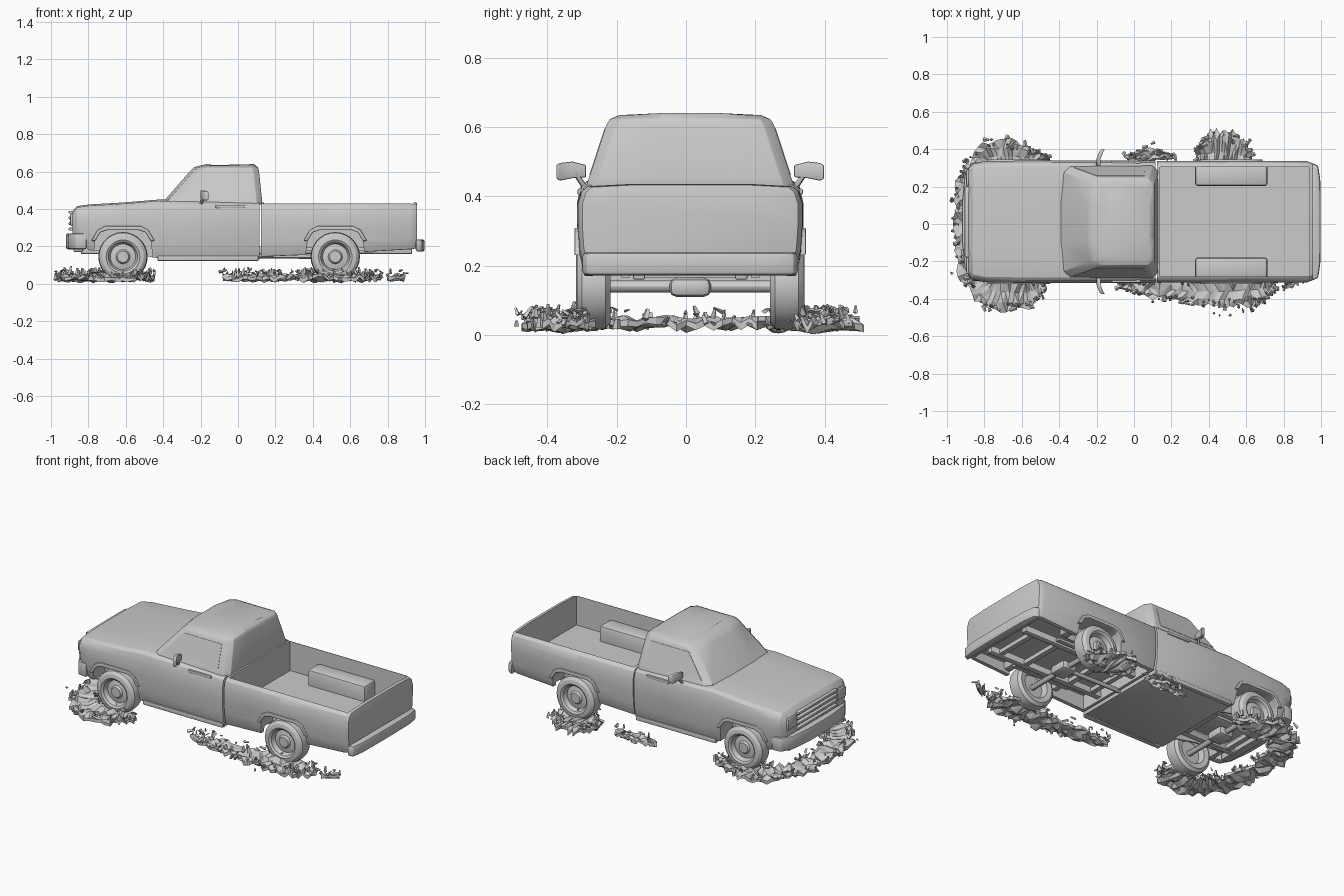
import bpy, bmesh, math, random
from mathutils import Vector, Matrix

if "Cube" in bpy.data.objects:
    bpy.data.objects.remove(bpy.data.objects["Cube"])

random.seed(7)
YC = 0.012          # body centre line
smooth = []


def make(name, bm, bevel=0.0, is_smooth=True):
    bmesh.ops.recalc_face_normals(bm, faces=bm.faces[:])
    me = bpy.data.meshes.new(name)
    bm.to_mesh(me)
    bm.free()
    ob = bpy.data.objects.new(name, me)
    bpy.context.collection.objects.link(ob)
    if bevel:
        m = ob.modifiers.new("bevel", 'BEVEL')
        m.width, m.segments, m.angle_limit = bevel, 2, math.radians(35)
        bake(ob)
    if is_smooth:
        smooth.append(ob)
    return ob


def bake(ob):
    bpy.context.view_layer.update()
    dg = bpy.context.evaluated_depsgraph_get()
    me = bpy.data.meshes.new_from_object(ob.evaluated_get(dg))
    ob.modifiers.clear()
    ob.data = me


def cut(ob, *cutters):
    for c in cutters:
        m = ob.modifiers.new("cut", 'BOOLEAN')
        m.object, m.operation, m.solver = c, 'DIFFERENCE', 'EXACT'
        c.hide_render = True
        bake(ob)


def loft(name, rings, bevel=0.0):
    bm = bmesh.new()
    vs = [[bm.verts.new(p) for p in r] for r in rings]
    n = len(vs[0])
    for a, b in zip(vs, vs[1:]):
        for i in range(n):
            bm.faces.new((a[i], a[(i + 1) % n], b[(i + 1) % n], b[i]))
    bm.faces.new(vs[0])
    bm.faces.new(vs[-1])
    return make(name, bm, bevel)


def box(name, x, y, z, bevel=0.0):
    return prism(name, [(x[0], z[0]), (x[1], z[0]), (x[1], z[1]), (x[0], z[1])], y[0], y[1], 'Y', bevel)


def prism(name, pts, a, b, axis, bevel=0.0):
    f = (lambda p, t: (p[0], t + YC, p[1])) if axis == 'Y' else (lambda p, t: (p[0], p[1] + YC, t))
    return loft(name, [[f(p, a) for p in pts], [f(p, b) for p in pts]], bevel)


def tube(name, p, q, r):
    p, q = Vector(p), Vector(q)
    bm = bmesh.new()
    mat = Matrix.Translation((p + q) / 2) @ (q - p).to_track_quat('Z', 'Y').to_matrix().to_4x4()
    bmesh.ops.create_cone(bm, cap_ends=True, segments=12, radius1=r, radius2=r, depth=(q - p).length, matrix=mat)
    return make(name, bm)


def section(x, w, zb, zt):
    half = [(.94 * w, zb), (.985 * w, zb + .25 * (zt - zb)), (w, zb + .55 * (zt - zb)),
            (w, zb + .78 * (zt - zb)), (.965 * w, zt - .018), (.91 * w, zt - .003), (.5 * w, zt + .004)]
    return [(x, YC + y, z) for y, z in half] + [(x, YC - y, z) for y, z in reversed(half)]


def arch(cx, g):
    half = [(.165 + g, .10), (.148 + g, .23), (.12 + .7 * g, .275 + .6 * g), (.085 + .5 * g, .287 + g)]
    return [(cx - x, z) for x, z in half] + [(cx + x, z) for x, z in reversed(half)]


AXLES = {"front": -.615, "rear": .52}

# Lower cab, doors, hood and front fenders
cab = loft("cab_body", [section(*s) for s in (
    (-.885, .285, .26, .385), (-.86, .31, .24, .412), (-.80, .323, .18, .42), (-.6, .327, .17, .432),
    (-.42, .327, .135, .447), (-.36, .327, .128, .445), (.115, .327, .13, .435))], .004)
cut(cab, box("engine_bay_cutter", (-.84, -.44), (-.19, .19), (.05, .27)),
    prism("front_arch_near_cutter", arch(AXLES["front"], 0), -.5, -.20, 'Y'),
    prism("front_arch_far_cutter", arch(AXLES["front"], 0), .20, .5, 'Y'))

# Cargo bed: hollowed above and below the floor
bed = loft("cargo_bed", [section(*s) for s in (
    (.122, .325, .145, .432), (.5, .326, .16, .432), (.925, .324, .185, .432), (.957, .312, .19, .43))], .004)
cut(bed, box("bed_inside_cutter", (.14, .937), (-.292, .292), (.25, .6)),
    box("bed_underside_cutter", (.14, .93), (-.28, .28), (.05, .235)),
    prism("rear_arch_cutter", arch(AXLES["rear"], 0), -.5, .5, 'Y'))
box("bed_floor", (.13, .945), (-.21, .21), (.236, .251))
for s, side in ((-1, "near"), (1, "far")):
    hump = box("wheel_hump_" + side, (.325, .715), sorted((s * .19, s * .305)), (.19, .345), .018)
    cut(hump, prism("hump_cutter_" + side, arch(AXLES["rear"], 0), *sorted((s * .205, s * .32)), 'Y'))

# Cab upper with windshield slope and rounded, crowned roof
def cab_ring(x0, x1, h, z, c, bow=0.0, crown=0.0):
    half = [(x1 - c, h, 0), (x0 + c * 1.6, h, 0), (x0 + .3 * c, h - c, 0), (x0 - bow, h * .4, crown)]
    pts = [(x1, h * .4, crown), (x1, h - c, 0)] + half
    return ([(x, YC + y, z + dz) for x, y, dz in pts] + [(x, YC - y, z + dz) for x, y, dz in reversed(pts)])


loft("cab_upper", [cab_ring(-.40, .13, .302, .425, .03, .01), cab_ring(-.375, .128, .291, .455, .03, .01),
                   cab_ring(-.245, .112, .242, .605, .03, .01), cab_ring(-.225, .105, .232, .622, .03, .008, .003),
                   cab_ring(-.17, .085, .205, .634, .03, 0, .006)], .003)

# Side details
for s, side in ((-1, "near"), (1, "far")):
    def on_side(x, z, off):
        t = (z - .455) / .15
        return (x, YC + s * (.291 - .049 * t + off), z)
    win = [(-.32, .462), (.06, .462), (.055, .595), (-.20, .595)]
    loft("side_window_" + side, [[on_side(x, z, -.01) for x, z in win], [on_side(x, z, .002) for x, z in win]])
    # Swept mirror on a short arm
    loft("mirror_" + side, [[(x, YC + s * y, z0), (x + .022, YC + s * y, z0), (x + .022, YC + s * y, z1),
         (x, YC + s * y, z1)] for x, y, z0, z1 in ((-.20, .30, .455, .49), (-.20, .34, .452, .50),
                                                   (-.185, .375, .445, .496), (-.178, .386, .45, .49))], .004)
    tube("mirror_arm_" + side, (-.20, YC + s * .30, .42), (-.185, YC + s * .33, .465), .008)
    box("door_handle_" + side, (-.12, .035), sorted((s * .31, s * .325)), (.405, .422), .004)
    box("sill_" + side, (-.43, .11), sorted((s * .29, s * .318)), (.122, .15), .006)
    # Fender flares and wheels
    for key, cx in AXLES.items():
        lo, hi = sorted((s * .295, s * .334))
        trim = arch(cx, .022)[1:-1] + arch(cx, 0)[1:-1][::-1]
        prism(f"{key}_flare_{side}", [(x, max(z, .19)) for x, z in trim], lo, hi, 'Y', .005)
        prof = [(.004, .034), (.03, .034), (.038, .022), (.068, .016), (.078, .042), (.09, .05), (.112, .046),
                (.128, .032), (.132, 0), (.128, -.036), (.11, -.05), (.08, -.045), (.07, -.01), (.004, -.01)]
        loft(f"{key}_wheel_{side}", [[(cx + r * math.cos(a), YC + s * (.28 + y), .145 + r * math.sin(a))
             for a in (i * math.tau / 28 for i in range(28))] for r, y in prof])
    # Chassis rail, springs and lamps
    box("frame_rail_" + side, (-.84, .93), sorted((s * .13, s * .165)), (.16, .20), .004)
    box("leaf_spring_" + side, (.33, .72), sorted((s * .175, s * .2)), (.165, .18))
    box("headlamp_" + side, (-.897, -.86), sorted((s * .19, s * .28)), (.31, .375), .008)

# Grille bars and bumpers
for i in range(4):
    z = .285 + i * .03
    box(f"grille_bar_{i}", (-.905, -.86), (-.19, .19), (z, z + .015), .004)
plan = [(-.81, .32), (-.87, .314), (-.905, .25), (-.92, .1)]
inner = [(-.81, .28), (-.85, .27), (-.865, .1)]
mirrored = lambda p: [(x, -y) for x, y in reversed(p)]
prism("front_bumper", plan + mirrored(plan) + [(x, -y) for x, y in inner] + inner[::-1], .185, .27, 'Z', .01)
prism("front_valance", [(-.88, .25), (-.88, -.25), (-.83, -.25), (-.83, .25)], .17, .29, 'Z', .006)
rear = [(.95, .315), (.985, .30), (.996, .22), (.998, .05)]
prism("rear_bumper", rear + mirrored(rear), .172, .238, 'Z', .012)

# Axles, driveline, cross-members and engine underside
for key, cx in AXLES.items():
    tube(key + "_axle", (cx, YC - .27, .14), (cx, YC + .27, .14), .017)
    box(key + "_differential", (cx - .05, cx + .05), (-.06, .06), (.11, .165), .02)
tube("drive_shaft", (-.3, YC, .155), (.5, YC, .145), .013)
for i, x in enumerate((-.78, -.48, .2, .36, .68, .86)):
    box(f"cross_member_{i}", (x - .015, x + .015), (-.14, .14), (.165, .19))
box("engine_sump", (-.75, -.43), (-.1, .1), (.17, .30), .02)


# Mud splashes: thin ragged sheets with a raised rim and loose shards
def splash(name, path, n_shards, n=36):
    bm = bmesh.new()
    rows = []
    for i in range(n + 1):
        t = i / n * (len(path) - 1)
        k = min(int(t), len(path) - 2)
        f = t - k
        a, b = Vector(path[k]), Vector(path[k + 1])
        c = a.lerp(b, f)
        prev, nxt = Vector(path[max(k - 1, 0)]), Vector(path[min(k + 2, len(path) - 1)])
        d = ((b - prev).lerp(nxt - a, f)).xy.normalized()
        nrm = Vector((-d.y, d.x))
        row = []
        for u, z in ((-1, .038), (-.6, .04), (0, .032), (.6, .04), (1, .038)):
            w = c.z * u * (random.uniform(.8, 1.25) if abs(u) == 1 else 1)
            p = c.xy + nrm * w
            row.append((p.x, p.y, z + random.uniform(-.01, .018)))
        row += [(x, y, z - random.uniform(.014, .022)) for x, y, z in reversed(row)]
        rows.append([bm.verts.new(p) for p in row])
        # shards thrown from both edges, a few flying further out
        for _ in range(n_shards):
            stray = random.random() < .12
            u = random.choice((-1, 1)) * random.uniform(.5, 1.15)
            p = c.xy + nrm * (c.z * u + (math.copysign(random.uniform(.01, .05), u) if stray else 0))
            size = random.uniform(.006, .014)
            m = (Matrix.Translation((p.x, p.y, random.uniform(.03, .075)))
                 @ Matrix.Rotation(random.uniform(0, 6.28), 4, 'Z')
                 @ Matrix.Rotation(random.uniform(0, 1.5), 4, 'X')
                 @ Matrix.Diagonal((size, size * .7, size * random.uniform(.9, 1.8), 1)))
            bmesh.ops.create_cone(bm, cap_ends=True, segments=4, radius1=1, radius2=.5, depth=2, matrix=m)
    for a, b in zip(rows, rows[1:]):
        for j in range(10):
            bm.faces.new((a[j], a[(j + 1) % 10], b[(j + 1) % 10], b[j]))
    bm.faces.new(rows[0])
    bm.faces.new(rows[-1])
    bmesh.ops.triangulate(bm, faces=bm.faces[:])
    return make(name, bm, 0, False)


# path points are x, y, half width
splash("front_splash", [(-.47, -.33, .02), (-.58, -.37, .09), (-.76, -.36, .10), (-.87, -.24, .07), (-.905, 0, .06),
                        (-.88, .22, .07), (-.77, .36, .08), (-.62, .36, .08), (-.45, .34, .02)], 3, 60)
splash("rear_near_splash", [(-.08, -.33, .015), (.08, -.345, .045), (.3, -.36, .06), (.5, -.36, .08),
                            (.66, -.35, .08), (.76, -.33, .02)], 3)
splash("rear_far_splash", [(.33, .37, .03), (.42, .38, .11), (.52, .38, .11), (.63, .35, .03)], 3, 22)
splash("middle_far_splash", [(-.05, .36, .01), (.08, .37, .035), (.22, .36, .01)], 1, 14)
splash("tail_drops", [(.80, -.34, .01), (.84, -.32, .015), (.89, -.29, .01)], 2, 4)

# Remove the cutters, then smooth the bodywork
for ob in [o for o in bpy.data.objects if "cutter" in o.name]:
    smooth.remove(ob)
    bpy.data.objects.remove(ob)
bpy.ops.object.select_all(action='DESELECT')
for ob in smooth:
    ob.select_set(True)
bpy.context.view_layer.objects.active = smooth[0]
bpy.ops.object.shade_smooth_by_angle(angle=math.radians(30))
